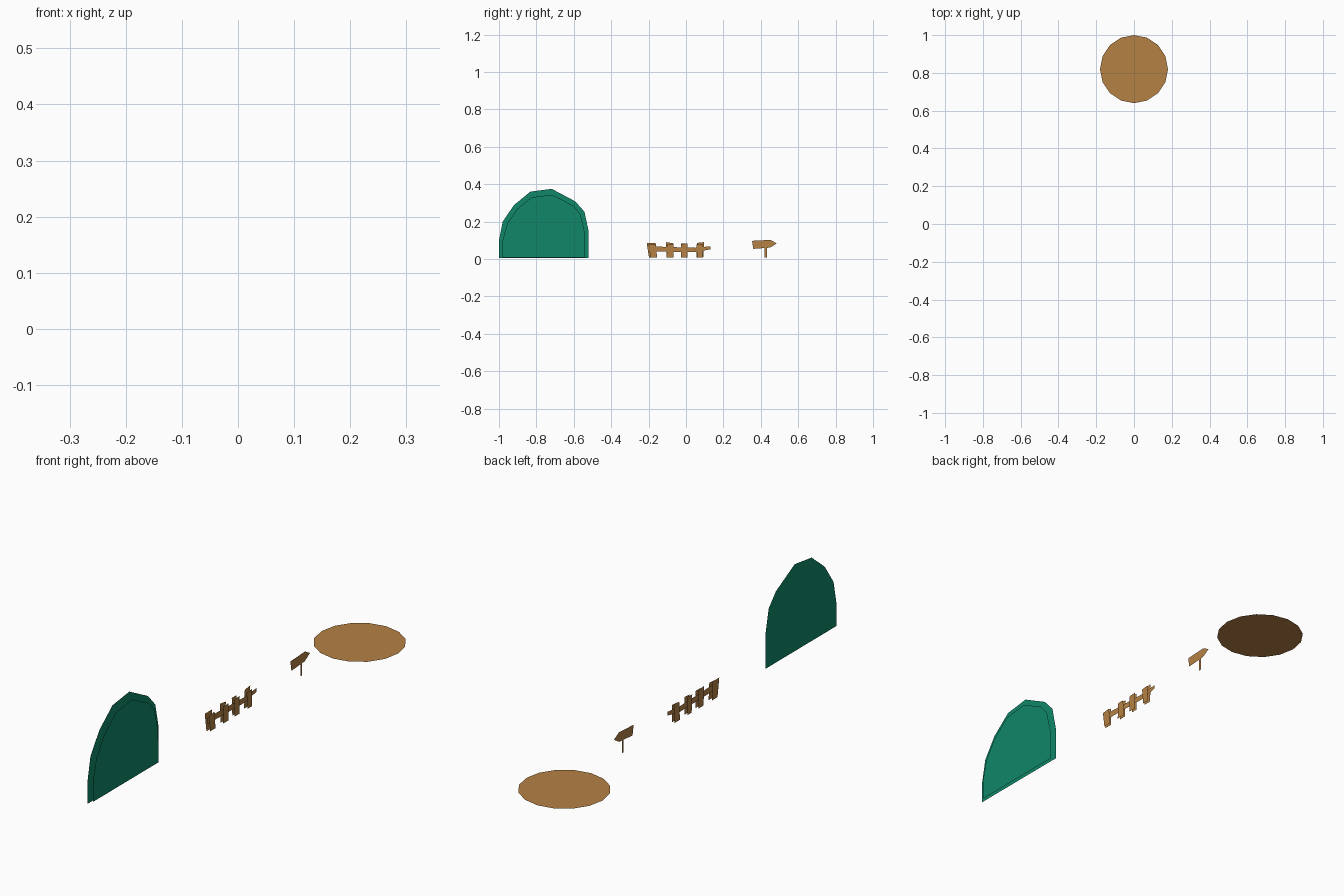
import bpy, math


def material(name, rgb):
    m = bpy.data.materials.new(name)
    m.diffuse_color = (*rgb, 1)
    return m


wood = material("wood brown", (0.46, 0.22, 0.058))
green = material("hill green", (0.005, 0.245, 0.14))


def sheet(name, polys, x, mat):
    """Flat cut-out facing +x, made of (y, z) outlines given clockwise or not."""
    verts, faces = [], []
    for poly in polys:
        area = sum(a[0] * b[1] - b[0] * a[1] for a, b in zip(poly, poly[1:] + poly[:1]))
        pts = poly if area > 0 else poly[::-1]
        faces.append(list(range(len(verts), len(verts) + len(pts))))
        verts += [(x, y, z) for y, z in pts]
    me = bpy.data.meshes.new(name)
    me.from_pydata(verts, [], faces)
    me.materials.append(mat)
    ob = bpy.data.objects.new(name, me)
    bpy.context.collection.objects.link(ob)
    return ob


# hill: large back sheet and a smaller one in front
sheet("hill_back", [[(-1, 0.004), (-1, 0.1), (-0.98, 0.2), (-0.92, 0.288), (-0.832, 0.36),
                     (-0.718, 0.375), (-0.592, 0.308), (-0.543, 0.253), (-0.521, 0.15),
                     (-0.521, 0.004)]], -0.01, green)
sheet("hill_front", [[(-0.98, 0.008), (-0.98, 0.1), (-0.957, 0.185), (-0.905, 0.265),
                      (-0.825, 0.33), (-0.715, 0.343), (-0.602, 0.285), (-0.564, 0.238),
                      (-0.541, 0.14), (-0.539, 0.008)]], 0.002, green)


# fence: two layers of crooked pickets joined by rails
def picket(top, bottom, z_top, tilt=0.0, z_bottom=0.007):
    return [(bottom[0], z_bottom), (bottom[1], z_bottom),
            (top[1], z_top + tilt), (top[0], z_top)]


sheet("fence_pickets_back", [
    picket((-0.21, -0.162), (-0.198, -0.16), 0.086),
    picket((-0.108, -0.068), (-0.104, -0.07), 0.09, -0.006),
    picket((-0.028, 0.003), (-0.024, 0.004), 0.084),
    picket((0.06, 0.097), (0.055, 0.092), 0.086, 0.004)], -0.01, wood)
sheet("fence_pickets_front", [
    picket((-0.2, -0.16), (-0.19, -0.155), 0.076, 0.004),
    picket((-0.1, -0.068), (-0.104, -0.066), 0.08),
    picket((-0.028, 0.008), (-0.028, 0.008), 0.08, 0.003),
    picket((0.055, 0.09), (0.062, 0.092), 0.078, 0.002)], 0.002, wood)
rail = [(-0.2, 0.04), (-0.06, 0.038), (0.05, 0.036), (0.13, 0.052),
        (0.13, 0.068), (0.05, 0.06), (-0.06, 0.063), (-0.2, 0.068)]
sheet("fence_rail", [rail], -0.004, wood)

# signpost: arrow board and its post
sheet("sign_board", [[(0.353, 0.097), (0.452, 0.102), (0.485, 0.083),
                      (0.45, 0.061), (0.36, 0.054)]], 0.0, wood)
sheet("sign_post", [[(0.421, 0.007), (0.434, 0.007), (0.434, 0.062), (0.421, 0.062)]],
      -0.001, wood)

# round dirt patch on the ground
bpy.ops.mesh.primitive_circle_add(vertices=16, radius=0.18, fill_type='NGON',
                                  location=(0, 0.82, 0))
patch = bpy.context.object
patch.name = "dirt_patch"
patch.data.materials.append(wood)
